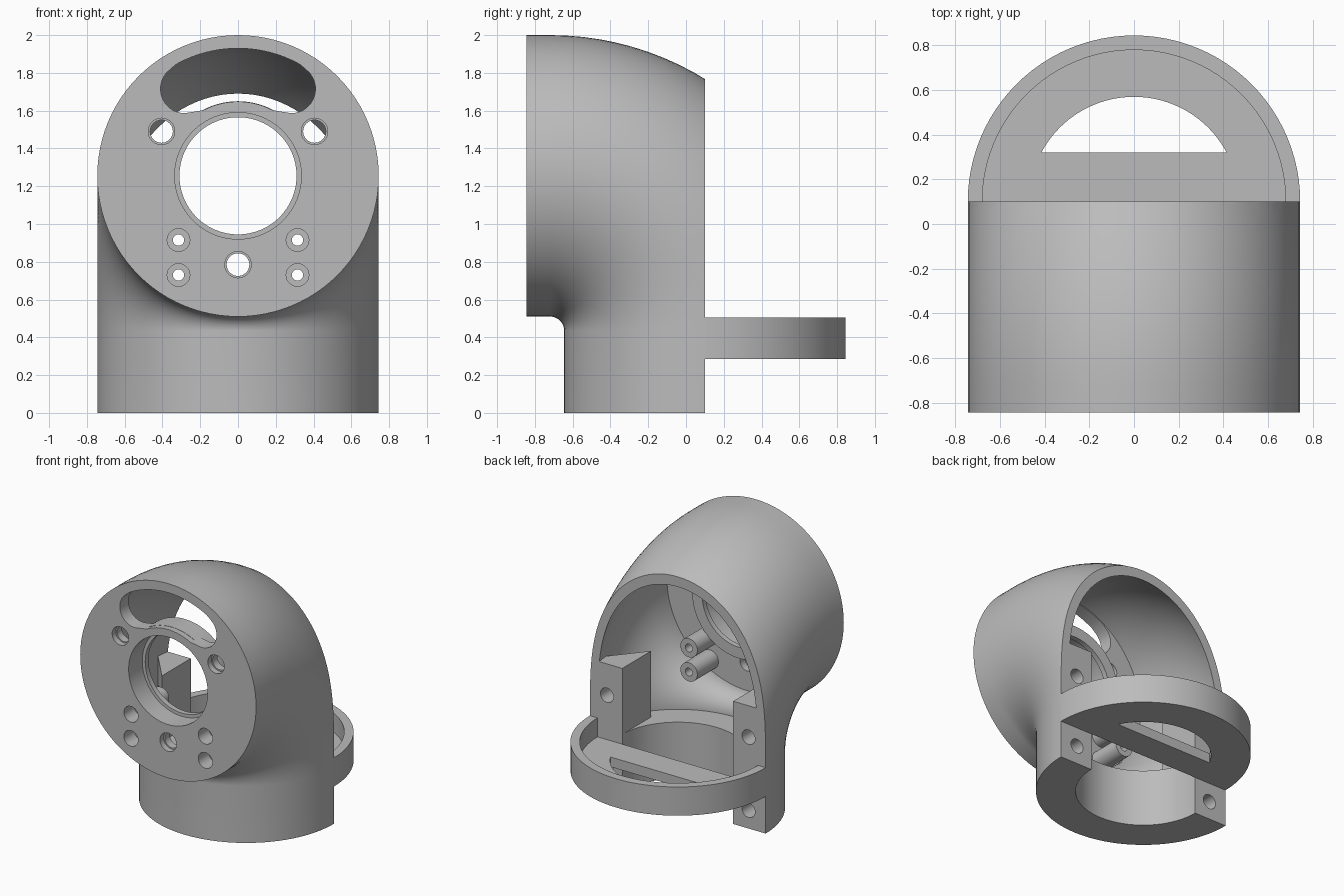
import bpy, bmesh
from math import sin, cos, pi, radians
from mathutils import Vector

if "Cube" in bpy.data.objects:
    bpy.data.objects.remove(bpy.data.objects["Cube"], do_unlink=True)

grey = bpy.data.materials.new("plain grey")
grey.use_nodes = True
grey.diffuse_color = (0.5, 0.5, 0.5, 1)
grey.node_tree.nodes["Principled BSDF"].inputs["Base Color"].default_value = (0.5, 0.5, 0.5, 1)

CUT_Y = 0.1          # plane where the shell is split
AXIS_Z = 1.255       # height of the front axis
BEND = 0.82          # bend radius of the elbow
BEND_Y, BEND_Z = CUT_Y - BEND, AXIS_Z - BEND
OUTER, INNER, BORE = 0.745, 0.68, 0.47


def loft(name, rings):
    """Closed solid through a list of equal-length rings."""
    bm = bmesh.new()
    loops = [[bm.verts.new(p) for p in ring] for ring in rings]
    n = len(loops[0])
    for a, b in zip(loops, loops[1:]):
        for i in range(n):
            j = (i + 1) % n
            bm.faces.new((a[i], a[j], b[j], b[i]))
    bm.faces.new(loops[0])
    bm.faces.new(loops[-1])
    bmesh.ops.recalc_face_normals(bm, faces=bm.faces)
    mesh = bpy.data.meshes.new(name)
    bm.to_mesh(mesh)
    bm.free()
    obj = bpy.data.objects.new(name, mesh)
    bpy.context.collection.objects.link(obj)
    mesh.materials.append(grey)
    return obj


def circle(r, n=96):
    return [(r * cos(2 * pi * i / n), r * sin(2 * pi * i / n)) for i in range(n)]


def upright(name, outline, z0, z1):
    return loft(name, [[(x, y, z) for x, y in outline] for z in (z0, z1)])


def forward(name, outline, y0, y1):
    return loft(name, [[(x, y, z) for x, z in outline] for y in (y0, y1)])


def rod(name, x, z, r, y0, y1, n=40):
    return forward(name, [(x + u, z + v) for u, v in circle(r, n)], y0, y1)


def drum(name, r, z0, z1):
    return upright(name, [(u, CUT_Y + v) for u, v in circle(r)], z0, z1)


def slab(name, y0, y1):
    return upright(name, [(-2, y0), (2, y0), (2, y1), (-2, y1)], -1, 3)


def elbow(name, r, z0, y_end, steps=28):
    """Round pipe rising from z0, bending forward and ending at y_end."""
    path = [(CUT_Y, z0, 0)] if z0 < BEND_Z else []
    for i in range(steps + 1):
        t = pi / 2 * i / steps
        path.append((BEND_Y + BEND * cos(t), BEND_Z + BEND * sin(t), t))
    path.append((y_end, AXIS_Z, pi / 2))
    return loft(name, [[(u, y + v * cos(t), z + v * sin(t)) for u, v in circle(r)]
                       for y, z, t in path])


def combine(target, tool, operation):
    mod = target.modifiers.new("combine", 'BOOLEAN')
    mod.operation, mod.object, mod.solver = operation, tool, 'EXACT'
    bpy.context.view_layer.objects.active = target
    bpy.ops.object.modifier_apply(modifier=mod.name)
    bpy.data.objects.remove(tool, do_unlink=True)


def cut(target, tool):
    combine(target, tool, 'DIFFERENCE')


def join(target, tool):
    combine(target, tool, 'UNION')


# Hollow elbow with a thick lower collar
shell = elbow("elbow_housing", OUTER, 0, -0.845)
cut(shell, elbow("cavity", INNER, BEND_Z, -0.74))
cut(shell, drum("collar_bore", BORE, -0.1, 0.6))

# Kidney slot above the centre hole
half = []
for i in range(13):                                   # outer arc
    a = radians(90 - 29 * i / 12)
    half.append((0.675 * cos(a), AXIS_Z + 0.675 * sin(a)))
for i in range(15):                                   # rounded end
    a = radians(52 - 157 * i / 14)
    half.append((0.285 + 0.125 * cos(a), 1.715 + 0.128 * sin(a)))
for i in range(9):                                    # bump over the boss
    a = radians(62 + 28 * i / 8)
    half.append((0.393 * cos(a), AXIS_Z + 0.393 * sin(a)))
outline = half + [(-x, z) for x, z in reversed(half[1:-1])]
cut(shell, forward("slot", outline, -0.95, -0.7))

# Bearing boss with a counterbored centre hole
join(shell, rod("boss", 0, AXIS_Z, 0.395, -0.8, -0.64, 96))
cut(shell, rod("boss_hole", 0, AXIS_Z, 0.31, -1, -0.4, 96))
cut(shell, rod("boss_seat", 0, AXIS_Z, 0.335, -1, -0.68, 96))

# Front bolt holes
for x, z in ((-0.405, 1.49), (0.405, 1.49), (0, 0.785)):
    cut(shell, rod("bolt_hole", x, z, 0.06, -1, -0.6))
    cut(shell, rod("bolt_recess", x, z, 0.07, -1, -0.8))

for side in (-1, 1):
    # Inner standoffs with countersunk screw holes
    for z in (0.915, 0.73):
        join(shell, rod("standoff", side * 0.315, z, 0.072, -0.8, -0.485))
        cut(shell, rod("screw_hole", side * 0.315, z, 0.03, -1, -0.4))
        cut(shell, rod("screw_recess", side * 0.315, z, 0.06, -1, -0.72))
    # Wedge-shaped joining blocks
    plan = [(0.47, 0.2), (0.72, 0.2), (0.72, 0.05), (0.47, -0.25)]
    join(shell, upright("joining_block", [(side * x, y) for x, y in plan], 0.4, 0.94))
    # Joining screw holes
    for z in (0.14, 0.7):
        cut(shell, rod("joining_hole", side * 0.6, z, 0.055, -0.1, 0.4))

cut(shell, slab("rear_half", CUT_Y, 2))

# Rear half-round tray with a D-shaped opening
tray = drum("rear_tray", OUTER, 0.285, 0.505)
cut(tray, drum("tray_recess", INNER, 0.36, 0.7))
opening = drum("opening", BORE, 0, 0.8)
cut(opening, slab("opening_edge", -2, 0.32))
cut(tray, opening)
cut(tray, slab("front_half", -2, CUT_Y))

# Smooth shading with crisp edges
for obj in (shell, tray):
    bpy.ops.object.select_all(action='DESELECT')
    obj.select_set(True)
    bpy.context.view_layer.objects.active = obj
    bpy.ops.object.shade_smooth_by_angle(angle=radians(30))
